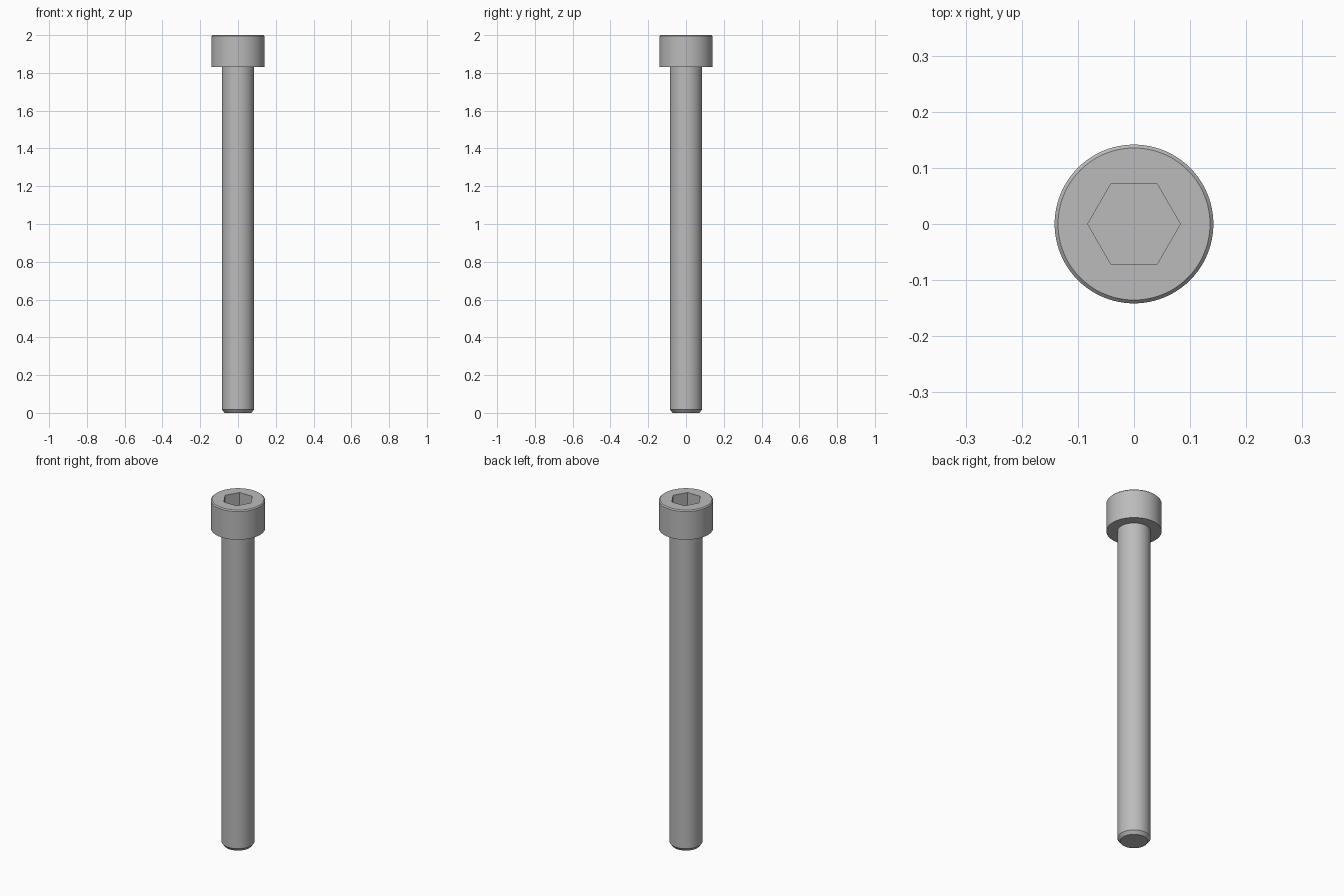
import bpy
import bmesh
import math

SEGMENTS = 96
HEAD_BASE, TOP = 1.831, 2.0
SOCKET_DEPTH = 0.085

if "Cube" in bpy.data.objects:
    bpy.data.objects.remove(bpy.data.objects["Cube"], do_unlink=True)

# Single steel colour
steel = bpy.data.materials.new("steel grey")
steel.use_nodes = True
colour = (0.5, 0.5, 0.5, 1.0)
steel.diffuse_color = colour
steel.node_tree.nodes["Principled BSDF"].inputs["Base Color"].default_value = colour


def lathe(name, profile, sides=SEGMENTS):
    """Closed solid of revolution from (radius, z) points, listed bottom to top."""
    bm = bmesh.new()
    rings = []
    for r, z in profile:
        angles = [2 * math.pi * i / sides for i in range(sides)]
        rings.append([bm.verts.new((r * math.cos(a), r * math.sin(a), z)) for a in angles])
    for low, high in zip(rings, rings[1:]):
        for i in range(sides):
            j = (i + 1) % sides
            bm.faces.new((low[i], low[j], high[j], high[i]))
    bm.faces.new(rings[0][::-1])
    bm.faces.new(rings[-1])
    mesh = bpy.data.meshes.new(name)
    bm.to_mesh(mesh)
    bm.free()
    mesh.materials.append(steel)
    obj = bpy.data.objects.new(name, mesh)
    bpy.context.collection.objects.link(obj)
    return obj


def select_only(obj):
    bpy.ops.object.select_all(action="DESELECT")
    obj.select_set(True)
    bpy.context.view_layer.objects.active = obj


# Shank with a chamfered tip, seated slightly inside the head
shank = lathe("shank", [(0.071, 0), (0.0855, 0.018), (0.0855, HEAD_BASE + 0.02)])

# Cylindrical head with a chamfered top rim
head = lathe("head", [(0.1415, HEAD_BASE), (0.1415, TOP - 0.006), (0.1355, TOP)])

# Hexagonal key socket cut into the head
cutter = lathe("socket_cutter", [(0.0825, TOP - SOCKET_DEPTH), (0.0825, TOP + 0.05)], 6)
cutter.hide_render = True
cut = head.modifiers.new("socket", "BOOLEAN")
cut.operation = "DIFFERENCE"
cut.solver = "EXACT"
cut.object = cutter
select_only(head)
bpy.ops.object.modifier_apply(modifier=cut.name)
bpy.data.objects.remove(cutter, do_unlink=True)

# Smooth round walls, crisp edges
for part in (shank, head):
    select_only(part)
    bpy.ops.object.shade_smooth_by_angle(angle=math.radians(25))
